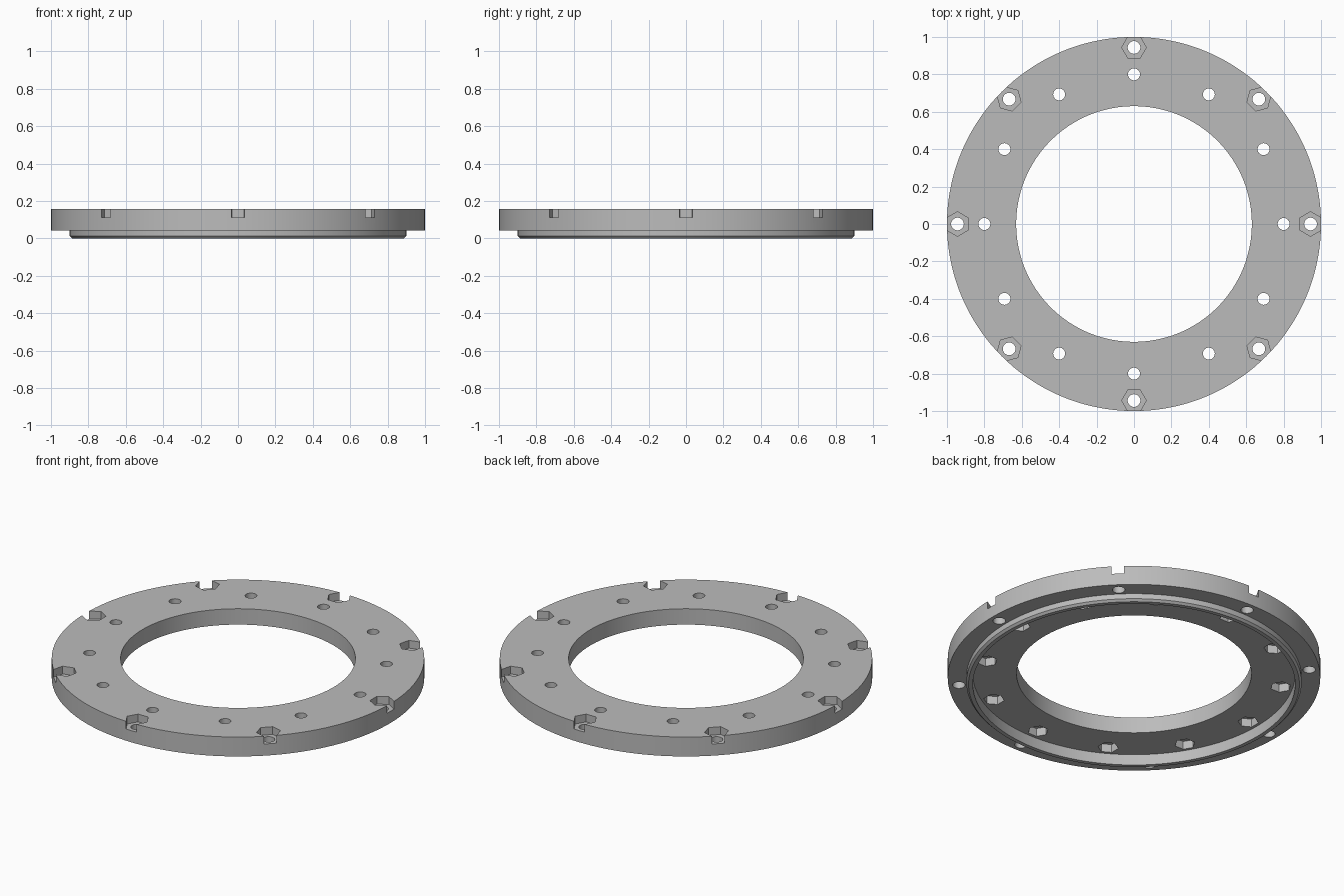
import bpy, bmesh, math
from mathutils import Matrix, Vector

cube = bpy.data.objects.get("Cube")
if cube:
    bpy.data.objects.remove(cube, do_unlink=True)

TOP, FLANGE, RECESS, SEAT = 0.158, 0.043, 0.064, 0.112
BOLT_R, INNER_R = 0.944, 0.8

metal = bpy.data.materials.new("plain grey")
metal.use_nodes = True
grey = (0.5, 0.5, 0.5, 1)
metal.diffuse_color = grey
metal.node_tree.nodes["Principled BSDF"].inputs["Base Color"].default_value = grey


def make_object(name, bm):
    bmesh.ops.recalc_face_normals(bm, faces=bm.faces)
    mesh = bpy.data.meshes.new(name)
    bm.to_mesh(mesh)
    bm.free()
    mesh.materials.append(metal)
    obj = bpy.data.objects.new(name, mesh)
    bpy.context.collection.objects.link(obj)
    return obj


def lathe(name, profile, steps):
    bm = bmesh.new()
    verts = [bm.verts.new((r, 0, z)) for r, z in profile]
    edges = [bm.edges.new((v, verts[i - 1])) for i, v in enumerate(verts)]
    bmesh.ops.spin(bm, geom=verts + edges, cent=(0, 0, 0), axis=(0, 0, 1),
                   angle=math.tau, steps=steps, use_merge=True)
    bmesh.ops.remove_doubles(bm, verts=bm.verts, dist=0.0001)
    return make_object(name, bm)


def add_circle(bm, count, ring, radius, sides, low, high):
    """Prisms spaced round a circle, each with a corner along the tangent."""
    for i in range(count):
        place = (Matrix.Rotation(math.tau * i / count, 4, 'Z')
                 @ Matrix.Translation(Vector((ring, 0, (low + high) / 2)))
                 @ Matrix.Rotation(math.pi / 2, 4, 'Z'))
        # Cone corners start on the local y axis, so turn them to the tangent
        place = place @ Matrix.Rotation(math.pi / 2, 4, 'Z')
        bmesh.ops.create_cone(bm, cap_ends=True, segments=sides, radius1=radius,
                              radius2=radius, depth=high - low, matrix=place)


def cut(target, name, bm):
    cutter = make_object(name, bm)
    cutter.hide_render = True
    mod = target.modifiers.new(name, 'BOOLEAN')
    mod.operation, mod.solver, mod.object = 'DIFFERENCE', 'EXACT', cutter
    bpy.context.view_layer.objects.active = target
    bpy.ops.object.modifier_apply(modifier=mod.name)
    bpy.data.objects.remove(cutter, do_unlink=True)


# Flanged ring with a chamfered lip and recess underneath
ring = lathe("flange_ring", [(0.63, TOP), (1, TOP), (1, FLANGE), (0.9, FLANGE),
                             (0.9, 0.012), (0.888, 0), (0.865, 0),
                             (0.865, RECESS), (0.63, RECESS)], 144)

# Hex pockets: open at the rim on top, and inside the recess below
pockets = bmesh.new()
add_circle(pockets, 8, BOLT_R, 0.0655, 6, SEAT, TOP + 0.1)
add_circle(pockets, 12, INNER_R, 0.056, 6, -0.1, SEAT)
cut(ring, "hex_pockets", pockets)

# Round through holes
holes = bmesh.new()
add_circle(holes, 8, BOLT_R, 0.034, 24, -0.1, TOP + 0.1)
add_circle(holes, 12, INNER_R, 0.032, 24, -0.1, TOP + 0.1)
cut(ring, "bolt_holes", holes)

# Smooth round walls, crisp edges
bpy.ops.object.select_all(action='DESELECT')
ring.select_set(True)
bpy.context.view_layer.objects.active = ring
bpy.ops.object.shade_smooth_by_angle(angle=math.radians(30))
